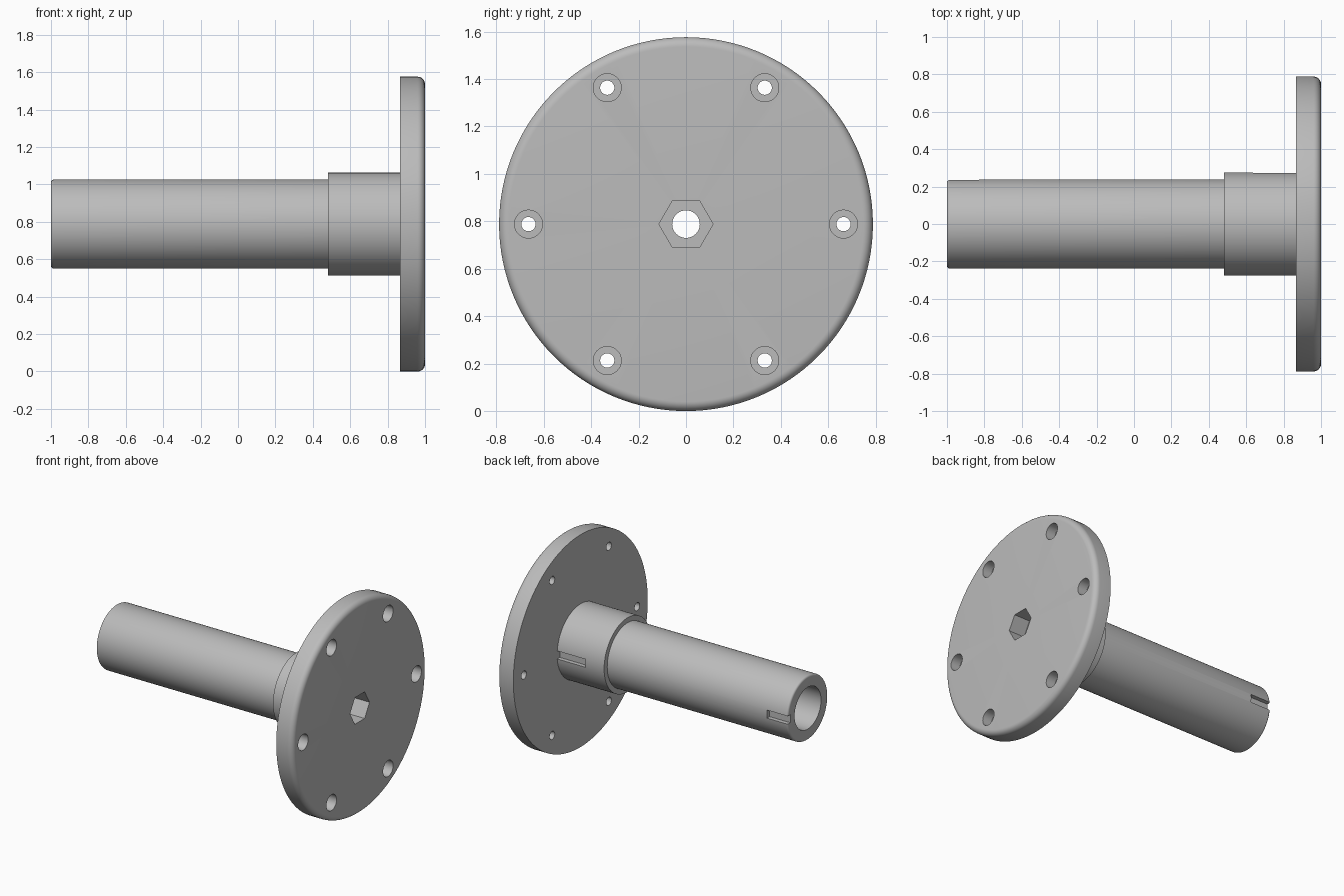
import bpy, bmesh, math
from mathutils import Matrix, Vector

if "Cube" in bpy.data.objects:
    bpy.data.objects.remove(bpy.data.objects["Cube"])

AXIS_Z = 0.788
R_FLANGE, R_HUB, R_SHAFT, R_BORE, R_BOLT = 0.788, 0.275, 0.238, 0.155, 0.058
X_FLANGE, X_HUB, X_BORE = 0.866, 0.48, 0.6
SEG = 128

grey = bpy.data.materials.new("plain grey")
grey.diffuse_color = (0.5, 0.5, 0.5, 1)
grey.use_nodes = True
grey.node_tree.nodes["Principled BSDF"].inputs["Base Color"].default_value = grey.diffuse_color


def arc(cx, cr, rad, a0, a1, n=8):
    return [(cx + rad * math.cos(math.radians(a0 + (a1 - a0) * i / n)),
             cr + rad * math.sin(math.radians(a0 + (a1 - a0) * i / n))) for i in range(n + 1)]


def lathe(name, profile):
    """Spin a closed (x, radius) profile around the spindle axis."""
    bm = bmesh.new()
    rings = []
    for i in range(SEG):
        a = 2 * math.pi * i / SEG
        rings.append([bm.verts.new((x, r * math.cos(a), AXIS_Z + r * math.sin(a))) for x, r in profile])
    n = len(profile)
    for i in range(SEG):
        p, q = rings[i], rings[(i + 1) % SEG]
        for j in range(n):
            k = (j + 1) % n
            bm.faces.new((p[j], p[k], q[k], q[j]))
    bmesh.ops.recalc_face_normals(bm, faces=bm.faces)
    return finish(name, bm)


def finish(name, bm):
    me = bpy.data.meshes.new(name)
    bm.to_mesh(me)
    bm.free()
    ob = bpy.data.objects.new(name, me)
    bpy.context.collection.objects.link(ob)
    me.materials.append(grey)
    return ob


def prism(bm, x0, x1, y, z, r, sides, turn=0.0):
    """Round or polygonal cutter along x."""
    m = (Matrix.Translation(Vector(((x0 + x1) / 2, y, z))) @ Matrix.Rotation(turn, 4, 'X')
         @ Matrix.Rotation(math.pi / 2, 4, 'Y'))
    bmesh.ops.create_cone(bm, cap_ends=True, segments=sides, radius1=r, radius2=r, depth=x1 - x0, matrix=m)


def box(bm, x0, x1, y0, y1, z0, z1):
    m = (Matrix.Translation(Vector(((x0 + x1) / 2, (y0 + y1) / 2, (z0 + z1) / 2)))
         @ Matrix.Diagonal((x1 - x0, y1 - y0, z1 - z0, 1)))
    bmesh.ops.create_cube(bm, size=1, matrix=m)


def cut(ob, bm):
    cutter = finish("cutter", bm)
    cutter.hide_render = True
    mod = ob.modifiers.new("cut", 'BOOLEAN')
    mod.operation, mod.solver, mod.object = 'DIFFERENCE', 'EXACT', cutter
    bpy.context.view_layer.objects.active = ob
    bpy.ops.object.modifier_apply(modifier=mod.name)
    bpy.data.objects.remove(cutter)


# Hollow shaft, hub and rounded flange in one turned body
profile = [(X_BORE, R_BORE), (-1, R_BORE)]
profile += arc(-0.985, R_SHAFT - 0.015, 0.015, 180, 90, 5)
profile += [(X_HUB, R_SHAFT), (X_HUB, R_HUB), (X_FLANGE, R_HUB), (X_FLANGE, R_FLANGE)]
profile += arc(0.96, R_FLANGE - 0.04, 0.04, 90, 0)
profile += [(1, R_BOLT), (X_BORE, R_BOLT)]
spindle = lathe("flanged_spindle", profile)

# Six through holes around the flange
bm = bmesh.new()
spots = [(0.664 * math.cos(math.radians(60 * i)), AXIS_Z + 0.664 * math.sin(math.radians(60 * i)))
         for i in range(6)]
for y, z in spots:
    prism(bm, 0.8, 1.1, y, z, 0.03, 32)
cut(spindle, bm)

# Counterbores and the central hexagonal bolt pocket
bm = bmesh.new()
for y, z in spots:
    prism(bm, 0.925, 1.1, y, z, 0.059, 40)
prism(bm, 0.87, 1.1, 0, AXIS_Z, 0.114, 6)
# Keyways on the back: shaft end and hub
box(bm, -1.1, -0.83, 0.205, 0.4, AXIS_Z - 0.03, AXIS_Z + 0.03)
box(bm, 0.635, X_FLANGE, 0.242, 0.4, AXIS_Z - 0.03, AXIS_Z + 0.03)
cut(spindle, bm)

# Smooth turned surfaces, sharp edges kept
bpy.ops.object.select_all(action='DESELECT')
spindle.select_set(True)
bpy.context.view_layer.objects.active = spindle
bpy.ops.object.shade_smooth_by_angle(angle=math.radians(30))
